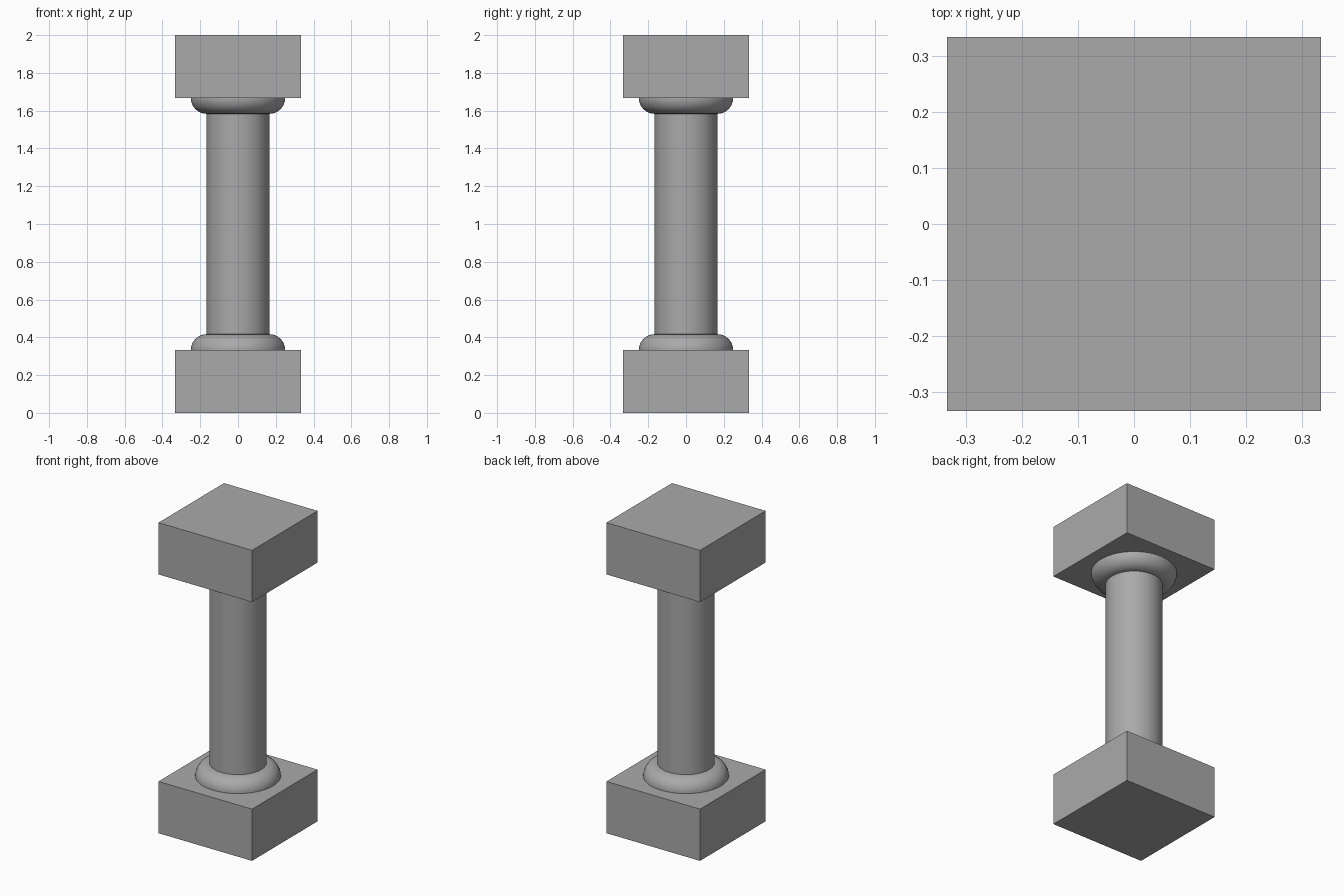
import bpy
import math

if "Cube" in bpy.data.objects:
    bpy.data.objects.remove(bpy.data.objects["Cube"], do_unlink=True)

HEIGHT = 2.0
BLOCK_W = HEIGHT / 3
BLOCK_H = HEIGHT / 6
SHAFT_R = HEIGHT / 12
RING_R = HEIGHT / 24

# Plain stone grey
stone = bpy.data.materials.new("stone_grey")
stone.use_nodes = True
grey = (0.4, 0.4, 0.4, 1)
stone.diffuse_color = grey
stone.node_tree.nodes["Principled BSDF"].inputs["Base Color"].default_value = grey


def finish(name, smooth=False):
    obj = bpy.context.object
    obj.name = name
    obj.data.materials.append(stone)
    if smooth:
        bpy.ops.object.shade_smooth_by_angle(angle=math.radians(40))
    return obj


# Square block and rounded collar at each end
for block_name, ring_name, block_z, ring_z in (
    ("base_block", "base_collar", BLOCK_H / 2, BLOCK_H),
    ("top_block", "top_collar", HEIGHT - BLOCK_H / 2, HEIGHT - BLOCK_H),
):
    bpy.ops.mesh.primitive_cube_add(size=1, location=(0, 0, block_z))
    block = finish(block_name)
    for v in block.data.vertices:
        v.co.x *= BLOCK_W
        v.co.y *= BLOCK_W
        v.co.z *= BLOCK_H

    bpy.ops.mesh.primitive_torus_add(
        major_radius=SHAFT_R, minor_radius=RING_R,
        major_segments=64, minor_segments=24, location=(0, 0, ring_z))
    finish(ring_name, smooth=True)

# Round shaft between the blocks
bpy.ops.mesh.primitive_cylinder_add(
    vertices=64, radius=SHAFT_R, depth=HEIGHT - 2 * BLOCK_H,
    location=(0, 0, HEIGHT / 2))
finish("column_shaft", smooth=True)
